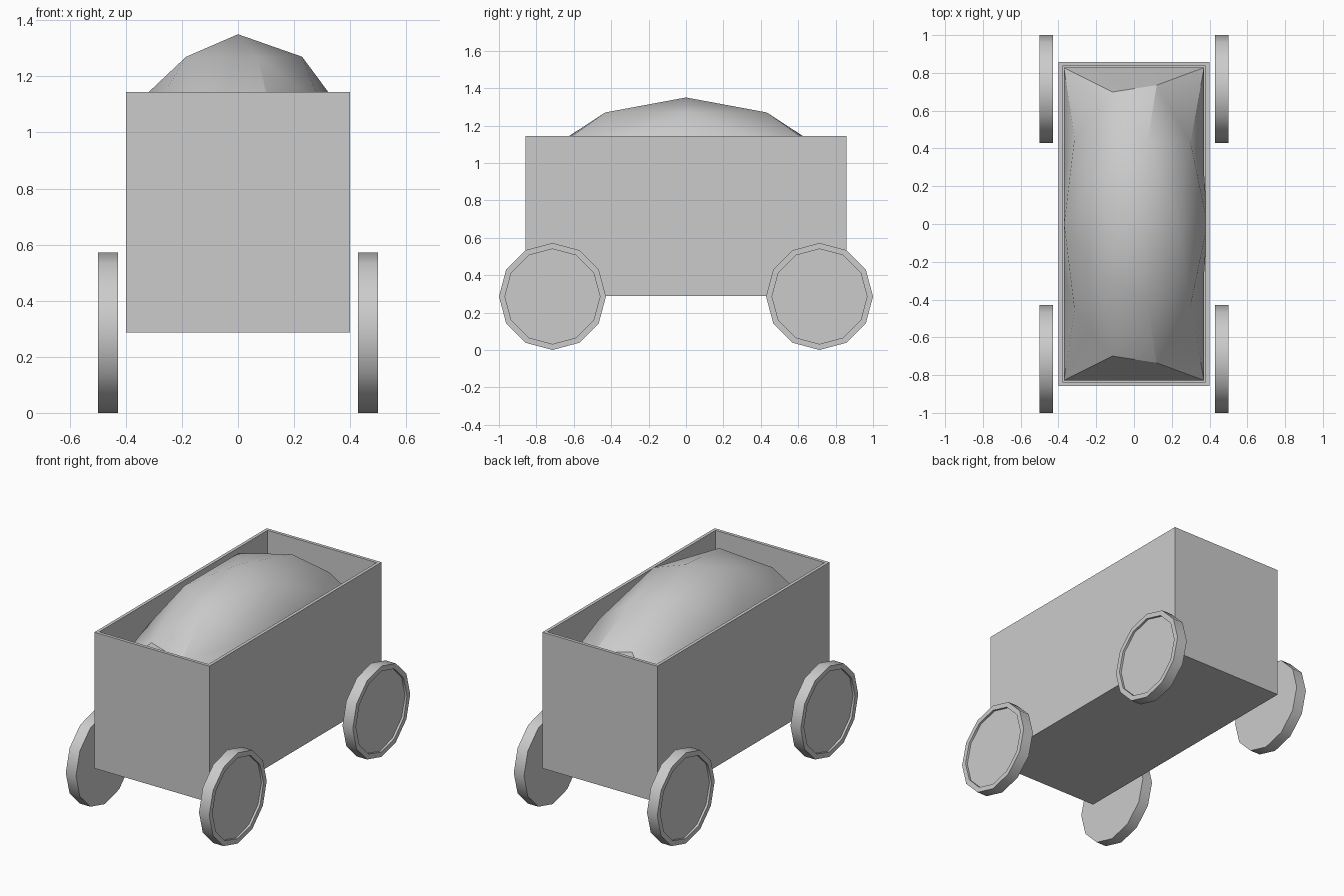
import bpy, bmesh, math
from mathutils import Matrix

if "Cube" in bpy.data.objects:
    bpy.data.objects.remove(bpy.data.objects["Cube"])


def finish(bm, name, angle=None):
    bmesh.ops.recalc_face_normals(bm, faces=bm.faces)
    mesh = bpy.data.meshes.new(name)
    bm.to_mesh(mesh)
    bm.free()
    ob = bpy.data.objects.new(name, mesh)
    bpy.context.collection.objects.link(ob)
    if angle:
        bpy.ops.object.select_all(action='DESELECT')
        ob.select_set(True)
        bpy.context.view_layer.objects.active = ob
        bpy.ops.object.shade_smooth_by_angle(angle=math.radians(angle))
    return ob


def inset_and_push(bm, face, thickness, offset):
    bmesh.ops.inset_region(bm, faces=[face], thickness=thickness)
    bm.normal_update()
    ext = bmesh.ops.extrude_discrete_faces(bm, faces=[face])["faces"]
    bmesh.ops.translate(bm, verts=ext[0].verts, vec=offset)


# Open-topped cart body
bm = bmesh.new()
bmesh.ops.create_cube(bm, size=1, matrix=Matrix.Translation((0, 0, 0.716))
                      @ Matrix.Diagonal((0.8, 1.714, 0.857, 1)))
bm.normal_update()
top = max(bm.faces, key=lambda f: f.calc_center_median().z)
inset_and_push(bm, top, 0.0286, (0, 0, -0.82))
finish(bm, "cart_body")

# Heaped load: half icosphere whose lower edge fills the box
bm = bmesh.new()
bmesh.ops.create_icosphere(bm, subdivisions=2, radius=1)
bmesh.ops.delete(bm, geom=[v for v in bm.verts if v.co.z < -0.05], context='VERTS')
for v in bm.verts:
    x, y, z = v.co
    if abs(z) < 0.05:
        v.co.x = math.copysign(0.371, x) if abs(x) > 0.1 else 0
        v.co.y = math.copysign(0.828, y) if abs(y) > 0.5 else y * 0.86
    else:
        v.co.x, v.co.y = x * 0.435, y * 0.864
    v.co.z = 0.813 + z * 0.537
finish(bm, "load_pile", 30)

# Four wheels with a shallow recess on the outer side
for sx, side in ((-1, "left"), (1, "right")):
    for sy, end in ((-1, "front"), (1, "back")):
        bm = bmesh.new()
        bmesh.ops.create_cone(bm, cap_ends=True, segments=12, radius1=0.286,
                              radius2=0.286, depth=0.0714)
        bmesh.ops.transform(bm, verts=bm.verts,
                            matrix=Matrix.Translation((sx * 0.464, sy * 0.714, 0.286))
                            @ Matrix.Rotation(math.pi / 2, 4, 'Y'))
        bm.normal_update()
        outer = max(bm.faces, key=lambda f: sx * f.calc_center_median().x)
        inset_and_push(bm, outer, 0.032, (-sx * 0.014, 0, 0))
        finish(bm, f"{end}_{side}_wheel", 35)
